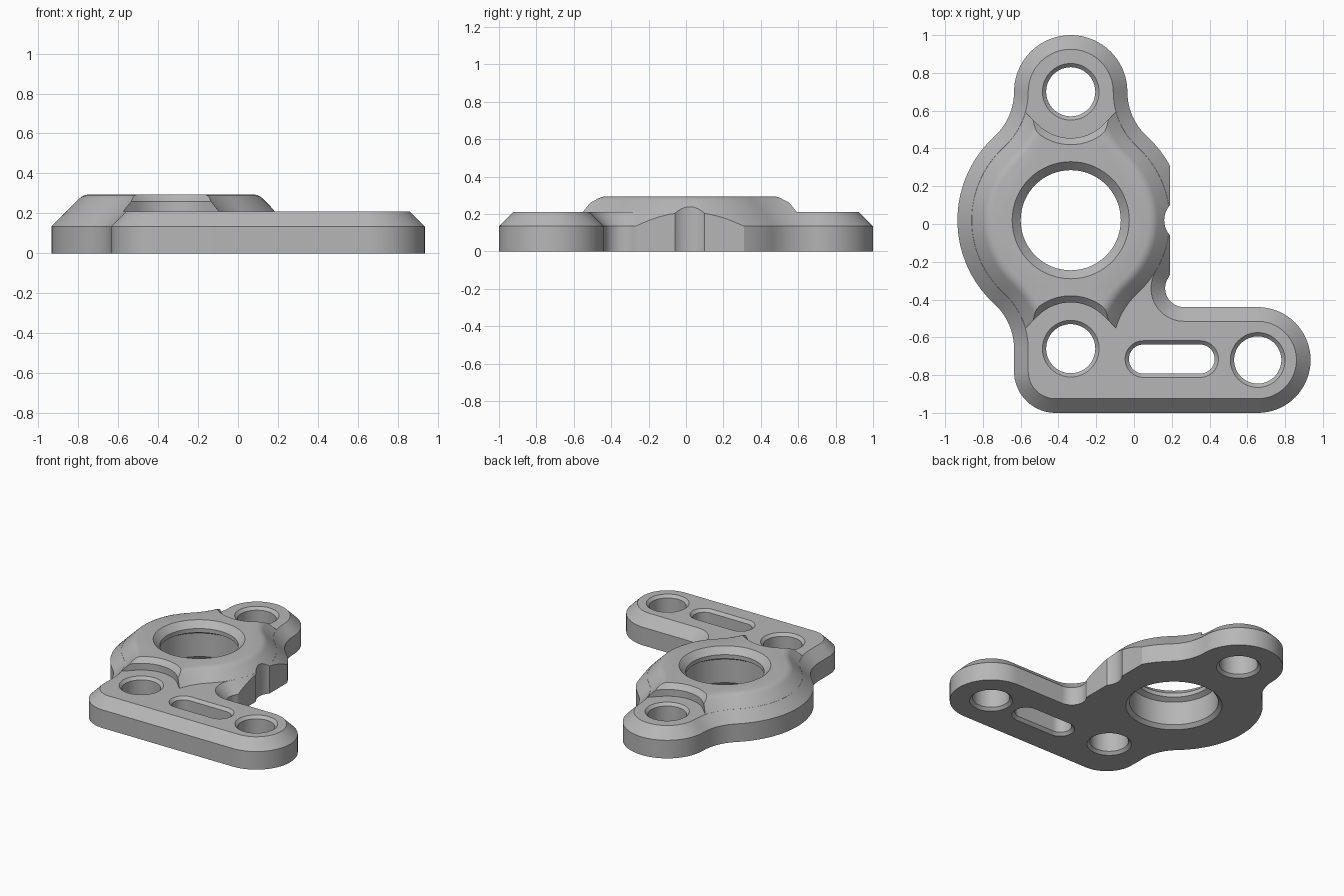
import bpy, bmesh
from math import sin, cos, radians

cube = bpy.data.objects.get("Cube")
if cube:
    bpy.data.objects.remove(cube)

grey = bpy.data.materials.new("plain grey")
grey.use_nodes = True
colour = (0.47, 0.47, 0.47, 1)
grey.diffuse_color = colour
grey.node_tree.nodes["Principled BSDF"].inputs["Base Color"].default_value = colour

# Main centres: hub in the middle, one bolt arm behind and one in front
CX, HUB, BACK, FRONT = -0.335, 0.02, 0.70, -0.66
WAIST, LEFT, RIGHT, TURN = 0.3207, -0.9557, 0.2857, 47.61


def outline(arcs, inset):
    """Points along arcs (x, y, radius, start, end), moved inward by inset."""
    pts = []
    for x, y, r, a0, a1 in arcs:
        rad = r - inset if a1 > a0 else r + inset
        n = max(4, round(abs(a1 - a0) / 5))
        for i in range(n + 1):
            a = radians(a0 + (a1 - a0) * i / n)
            pts.append((x + rad * cos(a), y + rad * sin(a)))
    return pts


def loft(name, shape, levels):
    """Solid through the shape at each (inset, height) level."""
    bm = bmesh.new()
    rings = [[bm.verts.new((x, y, z)) for x, y in shape(d)] for d, z in levels]
    n = len(rings[0])
    for low, high in zip(rings, rings[1:]):
        for i in range(n):
            j = (i + 1) % n
            bm.faces.new((low[i], low[j], high[j], high[i]))
    bm.faces.new(rings[0][::-1])
    bm.faces.new(rings[-1])
    bmesh.ops.remove_doubles(bm, verts=bm.verts, dist=0.0008)
    bmesh.ops.recalc_face_normals(bm, faces=bm.faces)
    mesh = bpy.data.meshes.new(name)
    bm.to_mesh(mesh)
    bm.free()
    mesh.materials.append(grey)
    ob = bpy.data.objects.new(name, mesh)
    bpy.context.collection.objects.link(ob)
    return ob


def combine(target, tool, operation):
    """Apply a boolean and remove the tool."""
    tool.hide_render = True
    mod = target.modifiers.new("join", 'BOOLEAN')
    mod.operation, mod.object, mod.solver = operation, tool, 'EXACT'
    bpy.ops.object.select_all(action='DESELECT')
    bpy.context.view_layer.objects.active = target
    target.select_set(True)
    bpy.ops.object.modifier_apply(modifier=mod.name)
    bpy.data.objects.remove(tool)


def arc_shape(arcs):
    return lambda d: outline(arcs, d)


# Shared outline of the back arm and the left side of the hub
back_and_left = [
    (CX, BACK, 0.3, 0, 180),
    (LEFT, BACK, WAIST, 0, -TURN),
    (CX, HUB, 0.6, 180 - TURN, 180 + TURN),
    (LEFT, FRONT, WAIST, TURN, 0),
]
right_waist = [(RIGHT, BACK, WAIST, 180 + TURN, 180)]

# Flat bracket plate with the foot reaching to the model's left
plate_arcs = back_and_left + [
    (-0.415, -0.78, 0.22, 180, 270),
    (0.655, -0.72, 0.28, -90, 90),
    (0.265, -0.34, 0.1, 270, 149),
    (CX, HUB, 0.6, -31, TURN),
] + right_waist
bracket = loft("bracket", arc_shape(plate_arcs),
               [(0, 0), (0, 0.135), (0.075, 0.21)])

# Raised hub with a sloping, softly rounded shoulder
hub_arcs = back_and_left + [
    (CX, FRONT, 0.3, 180, 360),
    (RIGHT, FRONT, WAIST, 180, 180 - TURN),
    (CX, HUB, 0.6, -TURN, TURN),
] + right_waist
hub = loft("raised_hub", arc_shape(hub_arcs),
           [(0.01, 0.05), (0.01, 0.144), (0.14, 0.274), (0.152, 0.284),
            (0.167, 0.291), (0.185, 0.295)])


# Pockets that clear the hub away above both arms
def pocket_shape(y, side):
    def shape(d):
        pts = outline([(0, 0, 0.245, 225, 315)], d)
        (ax, ay), (bx, by) = pts[0], pts[-1]
        pts += [(bx + 0.6, by + 0.6), (ax - 0.6, ay + 0.6)]
        return [(CX + px, y + side * py) for px, py in pts]
    return shape


for y, side in ((BACK, 1), (FRONT, -1)):
    pocket = loft("pocket_cutter", pocket_shape(y, side),
                  [(0, 0.2), (0, 0.26), (-0.035, 0.295), (-0.045, 0.305)])
    combine(hub, pocket, 'DIFFERENCE')

combine(bracket, hub, 'UNION')

# Flat and notch on the side of the hub
flat = loft("flat_cutter",
            lambda d: [(0.19, -0.3), (0.5, -0.3), (0.5, 0.4), (0.19, 0.4)],
            [(0, -0.1), (0, 0.5)])
combine(bracket, flat, 'DIFFERENCE')
notch = loft("notch_cutter", arc_shape([(0.28, HUB, 0.12, 0, 360)]),
             [(0, -0.1), (0, 0.5)])
combine(bracket, notch, 'DIFFERENCE')

# Bolt holes and slot, chamfered at both ends
hole_levels = [(-0.03, -0.01), (0, 0.02), (0, 0.19), (-0.03, 0.22)]
holes = [[(x, y, r, 0, 360)] for x, y, r in
         ((CX, BACK, 0.13), (CX, FRONT, 0.13), (0.655, -0.72, 0.125))]
holes.append([(0.35, -0.715, 0.077, -90, 90), (0.05, -0.715, 0.077, 90, 270)])
for arcs in holes:
    combine(bracket, loft("hole_cutter", arc_shape(arcs), hole_levels), 'DIFFERENCE')

# Main bore with an inner lip near the top
bore = loft("bore_cutter", arc_shape([(CX, HUB, 0.265, 0, 360)]),
            [(-0.07, -0.01), (-0.035, 0.025), (-0.035, 0.2), (0, 0.22),
             (0, 0.25), (-0.055, 0.305)])
combine(bracket, bore, 'DIFFERENCE')

bpy.ops.object.shade_smooth_by_angle(angle=radians(25))
